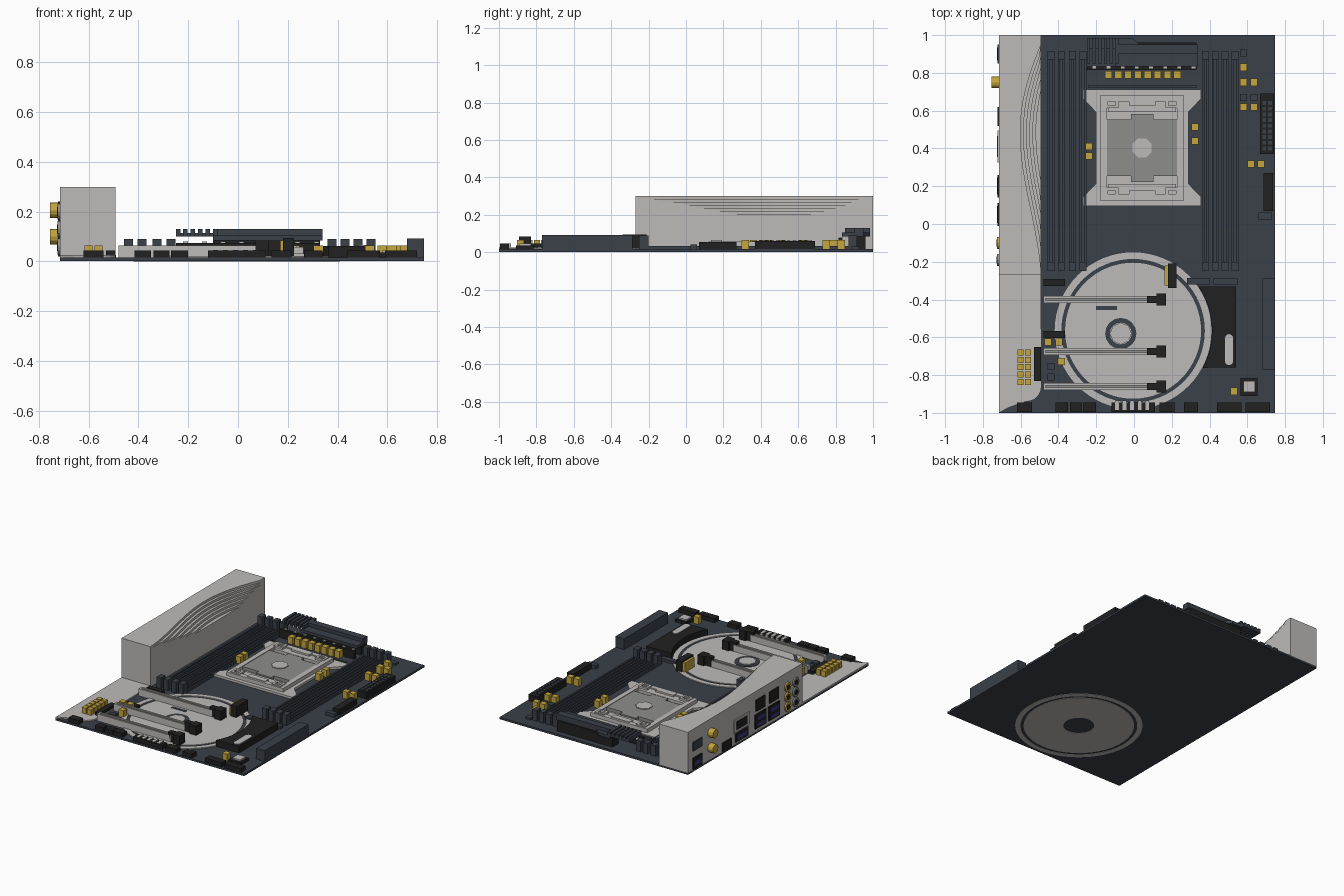
import bpy, bmesh, math
from mathutils import Matrix, Vector

if "Cube" in bpy.data.objects:
    bpy.data.objects.remove(bpy.data.objects["Cube"])


def material(name, color):
    mat = bpy.data.materials.new(name)
    mat.use_nodes = True
    mat.diffuse_color = (*color, 1)
    mat.node_tree.nodes["Principled BSDF"].inputs["Base Color"].default_value = (*color, 1)
    return mat


slate = material("slate", (.042, .052, .066))
silver = material("silver", (.51, .5, .485))
grey = material("grey", (.27, .27, .26))
gold = material("gold", (.56, .38, .05))
black = material("black", (.015, .015, .015))
blue = material("blue", (.045, .04, .2))
TOP = .016  # upper surface of the board


def finish(name, bm, mat):
    bmesh.ops.recalc_face_normals(bm, faces=bm.faces)
    mesh = bpy.data.meshes.new(name)
    bm.to_mesh(mesh)
    bm.free()
    mesh.materials.append(mat)
    obj = bpy.data.objects.new(name, mesh)
    bpy.context.collection.objects.link(obj)
    return obj


def add_box(bm, x0, x1, y0, y1, z0, z1):
    size = Matrix.Diagonal((x1 - x0, y1 - y0, z1 - z0, 1))
    centre = Vector(((x0 + x1) / 2, (y0 + y1) / 2, (z0 + z1) / 2))
    bmesh.ops.create_cube(bm, size=1, matrix=Matrix.Translation(centre) @ size)


def boxes(name, mat, items):
    bm = bmesh.new()
    for item in items:
        add_box(bm, *item)
    return finish(name, bm, mat)


def blocks(name, mat, footprints, top, bottom=TOP):
    return boxes(name, mat, [(*f, bottom, top) for f in footprints])


def caps(name, mat, centres, top=.065, half=.019):
    return blocks(name, mat, [(x - half, x + half, y - half, y + half) for x, y in centres], top)


def frame(x0, x1, y0, y1, w):
    return [(x0, x1, y0, y0 + w), (x0, x1, y1 - w, y1),
            (x0, x0 + w, y0 + w, y1 - w), (x1 - w, x1, y0 + w, y1 - w)]


def prism(name, mat, points, z0, z1):
    bm = bmesh.new()
    face = bm.faces.new([bm.verts.new((x, y, z0)) for x, y in points])
    top = bmesh.ops.extrude_face_region(bm, geom=[face])
    for v in [g for g in top["geom"] if isinstance(g, bmesh.types.BMVert)]:
        v.co.z = z1
    return finish(name, bm, mat)


def arc(cx, cy, r, start, end, steps):
    angles = [math.radians(start + (end - start) * i / steps) for i in range(steps + 1)]
    return [(cx + r * math.cos(a), cy + r * math.sin(a)) for a in angles]


def ring(name, mat, cx, cy, r0, r1, z0, z1, steps=64):
    bm = bmesh.new()
    loops = [[bm.verts.new((x, y, z)) for x, y in arc(cx, cy, r, 0, 360, steps)[:-1]]
             for r, z in ((r0, z0), (r1, z0), (r1, z1), (r0, z1))]
    for k in range(4):
        a, b = loops[k], loops[(k + 1) % 4]
        for i in range(steps):
            j = (i + 1) % steps
            bm.faces.new((a[i], a[j], b[j], b[i]))
    return finish(name, bm, mat)


# Board
boxes("board", slate, [(-.715, .747, -1, 1, .002, TOP)])

# Round emblem through the board
CX, CY = -.005, -.565
ring("emblem_disc", silver, CX, CY, .1, .36, 0, .02)
ring("emblem_ring", silver, CX, CY, .38, .415, 0, .022)
prism("emblem_fill", silver, arc(CX, CY, .11, 0, 360, 24)[:-1], .017, .02)
ring("hub_groove", slate, -.07, -.58, .058, .083, .018, .023, 16)
prism("hub", silver, arc(-.07, -.58, .058, 0, 360, 8)[:-1], .018, .028)
blocks("disc_slot", slate, [(-.2, -.09, -.455, -.435)], .023)

# Port cover, with a scoop stepped in layers along its inner edge
XL, XR = -.715, -.492
blocks("cover_body", silver, [(XL, XR, -.27, 1)], .2)
LAYERS, STEPS = 6, 20
for k in range(LAYERS):
    z0, z1 = .2 + .1 * k / LAYERS, .2 + .1 * (k + 1) / LAYERS
    edge = []
    for i in range(STEPS + 1):
        t = i / STEPS
        depth = .11 * math.sin(math.pi * t ** 1.4) - (.3 - z1)
        edge.append((XR - max(0, depth), -.25 + 1.2 * t))
    prism("cover_layer", silver, [(XL, -.27), (XR, -.27), *edge, (XR, 1), (XL, 1)], z0, z1)
prism("audio_shield", silver,
      [(XL, -.27), (XL, -1), (-.66, -.97), *arc(-.57, -.86, .08, -90, 0, 6), (XR, -.27)],
      TOP, .025)

# Ports on the rear face
def ports(name, mat, items, out=.008):
    boxes(name, mat, [(XL - out, XL + .01, y - w, y + w, z - h, z + h) for y, z, w, h in items])


ports("display_ports", slate, [(.9, .18, .05, .03)])
ports("network_port_shell", silver, [(.41, .145, .085, .045)], .007)
ports("port_openings", black, [(.9, .06, .05, .04), (.57, .05, .05, .03), (.41, .145, .06, .03),
                               (.2, .2, .05, .04), (.05, .2, .05, .04), (.2, .09, .06, .05),
                               (.05, .09, .06, .05), (.41, .06, .07, .03)])
ports("usb_tongues", blue, [(y, z, .045, .012) for y in (.2, .05) for z in (.065, .11)]
      + [(.41, .06, .055, .015), (.9, .06, .035, .015)], .011)


def rods(name, mat, spots, radius, x0, x1):
    bm = bmesh.new()
    for y, z in spots:
        place = Matrix.Translation(((x0 + x1) / 2, y, z)) @ Matrix.Rotation(math.pi / 2, 4, "Y")
        bmesh.ops.create_cone(bm, cap_ends=True, segments=12, radius1=radius, radius2=radius,
                              depth=x1 - x0, matrix=place)
    return finish(name, bm, mat)


rods("antenna_jacks", gold, [(.75, .205), (.75, .1)], .031, -.755, XL)
jacks = [(y, z) for y in (-.1, -.19) for z in (.06, .13, .2)]
rods("audio_jack_rims", gold, jacks[:3], .032, -.725, XL)
rods("audio_jack_shells", grey, jacks[3:], .032, -.725, XL)
rods("audio_jack_holes", black, jacks, .018, -.727, XL)

# Memory slots, four on each side
for x in [-.44, -.385, -.325, -.27, .378, .43, .482, .534]:
    blocks("memory_slot", slate, frame(x - .018, x + .018, -.245, .915, .012), .034)
    blocks("memory_clips", slate, [(x - .018, x + .018, -.25, -.2),
                                   (x - .018, x + .018, .87, .915)], .09)

# Processor socket
SX, SY = .043, .403


def mirrored(points):
    loop = points + [(-x, y) for x, y in reversed(points)]
    return [(SX + x, SY + y) for x, y in loop]


prism("socket_plate", silver, mirrored([(.312, -.308), (.312, -.26), (.245, -.19),
                                        (.245, .19), (.312, .26), (.312, .308)]), TOP, .032)
blocks("socket_frame", silver, frame(SX - .22, SX + .22, SY - .28, SY + .28, .035), .058)
blocks("socket_bars", silver, [(SX - .18, SX + .18, SY + s - .04, SY + s + .04)
                               for s in (-.23, .23)], .05)
for sx in (-.16, .16):
    for sy in (-.24, .24):
        blocks("socket_screw_seat", silver,
               frame(SX + sx - .035, SX + sx + .035, SY + sy - .03, SY + sy + .03, .015), .064)
blocks("socket_tabs", silver, [(SX - .07, SX + .07, SY + s - .02, SY + s + .02)
                               for s in (-.245, .245)], .062)
blocks("processor_lid", grey, [(SX - .19, SX + .19, SY - .15, SY + .15),
                               (SX - .06, SX + .06, SY - .18, SY + .18)], .054)
prism("processor_centre", silver, arc(SX, SY, .055, 22.5, 337.5, 7), .05, .06)

# Power stage behind the socket
caps("power_chokes", gold, [(-.135 + .052 * i, .79) for i in range(8)])
blocks("power_stage_row", black, [(-.25, .33, .815, .835)], .075)
blocks("power_stage_pins", silver, [(-.22 + .075 * i, -.2 + .075 * i, .822, .838)
                                    for i in range(8)], .08)
blocks("heatsink_support", black, [(-.1, .33, .89, .96)], .09)
prism("heatsink", slate, [(-.1, .835), (.34, .835), (.34, .95), (.03, .95), (-.01, .985),
                          (-.1, .985)], .085, .105)
blocks("heatsink_top", slate, [(-.1, .34, .9, .95)], .13, .1)
blocks("heatsink_fins", slate, [(-.25 + .03 * i, -.232 + .03 * i, .85, .985)
                                for i in range(6)], .13, .1)
blocks("heatsink_fin_rail", slate, [(-.25, -.09, .93, .985)], .115, .1)
blocks("socket_rear_rail", slate, [(-.24, .33, .72, .735)], .03)

# Expansion slots
for y in (-.4, -.675, -.86):
    blocks("expansion_slot", silver, frame(-.48, .09, y - .018, y + .018, .012), .065)
    blocks("expansion_slot_floor", grey, [(-.47, .08, y - .008, y + .008)], .05)
    blocks("slot_latch", black, [(.07, .12, y - .018, y + .018), (.12, .17, y - .032, y + .032)], .085)
blocks("small_chips", black, [(-.48, -.365, y - .018, y + .018) for y in (-.31, -.585)], .04)
blocks("audio_chip", black, [(-.53, -.492, -.83, -.65)], .045)

# Chipset cover, hollowed beside the ring
prism("chipset_cover", black, [(.54, -.76), (.54, -.33),
                               *arc(CX, CY, .418, 34, -28, 12)], TOP, .062)
prism("chipset_badge", silver, arc(.503, -.605, .022, 0, 180, 6)
      + arc(.503, -.725, .022, 180, 360, 6), .06, .066)
blocks("storage_socket", black, [(.18, .225, -.34, -.21)], .095)
blocks("storage_contacts", gold, [(.162, .18, -.325, -.22)], .085)
blocks("drive_strips", slate, [(.28, .4, -.32, -.285), (.42, .55, -.32, -.285)], .035)

# Connectors along the left edge
blocks("drive_ports", slate, [(.68, .747, -.77, -.285)], .092)
blocks("main_power_connector", black, [(.668, .74, .37, .69)], .06)
blocks("main_power_pins", slate, [(x, x + .02, .39 + .03 * i, .41 + .03 * i)
                                  for x in (.68, .71) for i in range(9)], .063)
blocks("usb_header", black, [(.685, .735, .07, .27)], .055)
blocks("fan_header", slate, [(.66, .73, .025, .06)], .04)

# Capacitors
caps("audio_capacitors", gold, [(x, -.68 - .039 * i) for x in (-.6, -.56) for i in range(5)], half=.016)
caps("board_capacitors", gold, [(.58, .83), (.58, .75), (.635, .75), (.58, .62), (.635, .62),
                                (.62, .317), (.672, .317), (.323, .513), (.323, .44),
                                (-.238, .41), (-.238, .36), (.53, -.885),
                                (-.455, -.625), (-.397, -.625), (-.385, -.728)])
caps("small_parts", slate, [(.58, .905), (.58, .67), (.635, .67), (-.44, -.755), (-.44, -.81)], .03)

# Headers along the front edge
blocks("front_headers", black, [(x, x + w, -.995, -.945) for x, w in
                                [(-.62, .08), (-.415, .065), (-.34, .065), (-.27, .07), (-.12, .23),
                                 (.135, .08), (.265, .075), (.44, .13), (.59, .13)]], .045)
blocks("header_pins", silver, [(-.1 + .04 * i, -.08 + .04 * i, -.985, -.935) for i in range(5)], .047)
blocks("switch_base", black, [(.565, .655, -.91, -.815)], .035)
caps("switch_button", silver, [(.61, -.86)], .045, .03)
